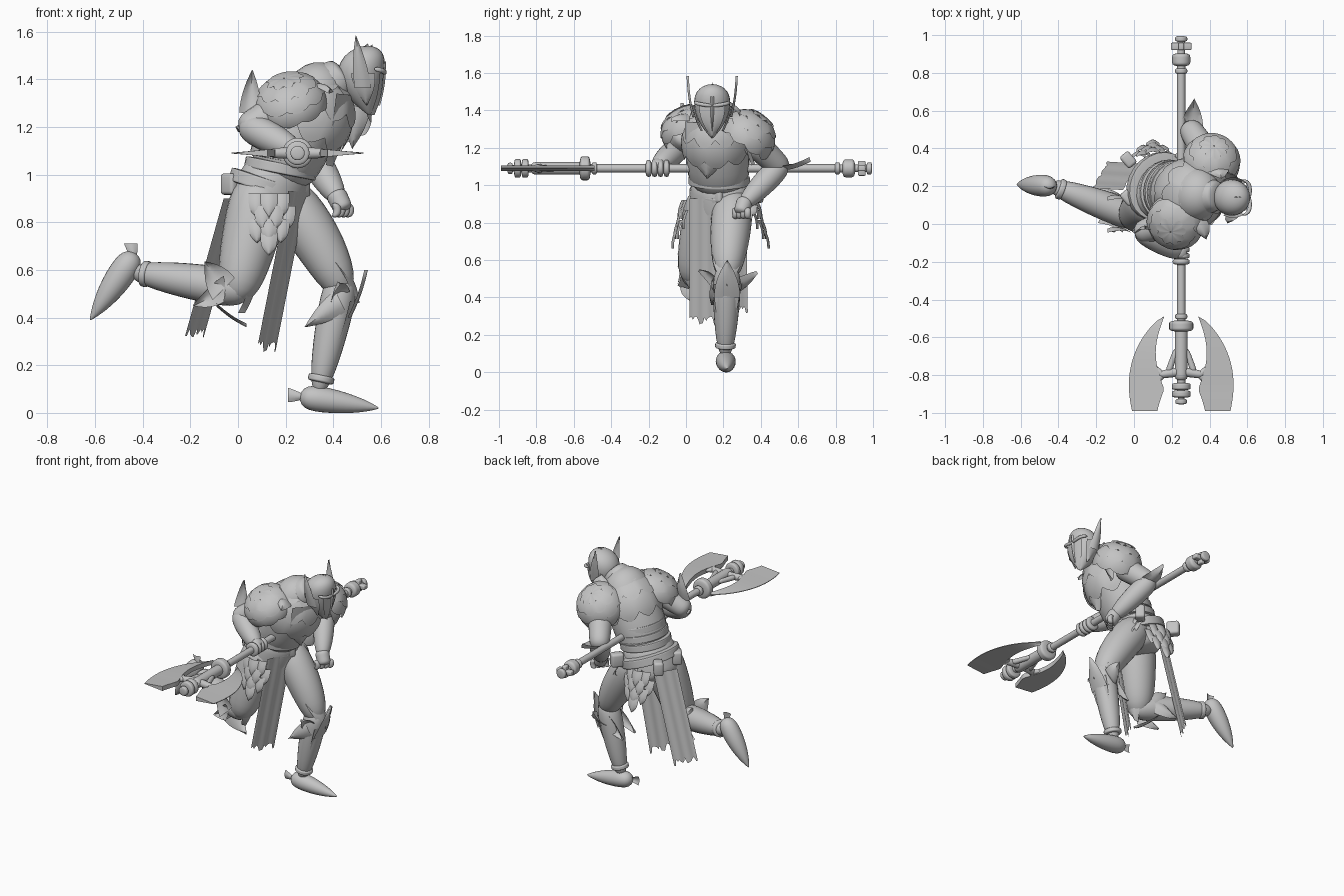
import bpy, bmesh, math, random
from mathutils import Vector

random.seed(4)
cube = bpy.data.objects.get("Cube")
if cube:
    bpy.data.objects.remove(cube, do_unlink=True)

steel = bpy.data.materials.new("plain grey")
steel.use_nodes = True
grey = (.55, .55, .55, 1)
steel.diffuse_color = grey
steel.node_tree.nodes["Principled BSDF"].inputs["Base Color"].default_value = grey


def at(x, y, z):
    return Vector((x, y, z))


forward, left, up = at(1, 0, 0), at(0, 1, 0), at(0, 0, 1)
nowhere = at(0, 0, 0)
chest_left = at(.3, 1, 0).normalized()
hips_left = at(.6, .8, 0)


def finish(name, bm, thickness=0):
    if thickness:
        bmesh.ops.solidify(bm, geom=bm.faces[:], thickness=thickness)
    bmesh.ops.recalc_face_normals(bm, faces=bm.faces[:])
    mesh = bpy.data.meshes.new(name)
    bm.to_mesh(mesh)
    bm.free()
    mesh.polygons.foreach_set("use_smooth", [True] * len(mesh.polygons))
    mesh.set_sharp_from_angle(angle=math.radians(40))
    mesh.materials.append(steel)
    ob = bpy.data.objects.new(name, mesh)
    bpy.context.collection.objects.link(ob)
    return ob


def skin(name, rows, closed=False, capped=False, thickness=0):
    """Join rows of points with quads."""
    bm = bmesh.new()
    made = [[bm.verts.new(point) for point in row] for row in rows]
    for lower, upper in zip(made, made[1:]):
        count = len(lower)
        for i in range(count if closed else count - 1):
            j = (i + 1) % count
            bm.faces.new((lower[i], lower[j], upper[j], upper[i]))
    if capped:
        bm.faces.new(made[0])
        bm.faces.new(made[-1])
    return finish(name, bm, thickness)


def limb(name, start, end, wide, narrow, swell=0, bow=nowhere, side=left, flat=1, blunt=6):
    """Tapered, swollen and bowed body with rounded ends."""
    steps, sides, rows = 16, 24, []
    along = (end - start).normalized()
    across = (side - along * side.dot(along)).normalized()
    depth = along.cross(across)
    for k in range(steps + 1):
        t = (1 - math.cos(math.pi * k / steps)) / 2
        hump = math.sin(math.pi * t)
        cap = math.sqrt(max(0, 1 - abs(2 * t - 1) ** blunt))
        radius = max(.001, cap * (wide + (narrow - wide) * t + swell * hump))
        centre = start.lerp(end, t) + bow * hump
        angles = [math.tau * i / sides for i in range(sides)]
        rows.append([centre + (across * math.cos(a) + depth * math.sin(a) * flat) * radius for a in angles])
    return skin(name, rows, closed=True, capped=True)


def bone(name, start, end, wide, narrow, swell=0, bow=nowhere):
    """Limb whose rounded ends overlap the joints."""
    along = (end - start).normalized()
    limb(name, start - along * wide * .7, end + along * narrow * .7, wide, narrow, swell, bow)


def leaf(name, base, tip, side, width, bulge=.02, power=2, out=None):
    """Curved plate that runs from a wide base to a point."""
    side = side.normalized()
    normal = (out or (tip - base).cross(side)).normalized()
    rows = []
    for i in range(9):
        t = i / 8
        half = max(width * (1 - t ** power), .001)
        centre = base.lerp(tip, t) + normal * bulge * math.sin(math.pi * t) / 2
        rows.append([centre + side * half * k / 2 + normal * bulge * (1 - k * k / 4) for k in range(-2, 3)])
    skin(name, rows, thickness=.006)


def shell(name, centre, axis, radius, height, layers=4, lobes=9, ragged=.12):
    """Dome of overlapping bands, each with a scalloped lower edge."""
    axis = axis.normalized()
    across = axis.cross(left).normalized()
    depth = axis.cross(across)
    band, count = math.radians(100) / layers, lobes * 6
    for layer in range(layers):
        rows = []
        for r in range(7):
            row, t = [], r / 6
            for k in range(count):
                a = math.tau * k / count
                scallop = ragged * abs(math.sin((a * lobes + layer * math.pi) / 2))
                tilt = layer * band + (band + scallop) * t + .02
                flare = 1 + .07 * t + .015 * layer
                rim = (across * math.cos(a) + depth * math.sin(a)) * radius * math.sin(tilt)
                row.append(centre + (rim + axis * height * math.cos(tilt)) * flare)
            rows.append(row)
        skin(f"{name}_layer_{layer}", rows, closed=True, thickness=.006)


def box(name, centre, size, turn=0):
    bm = bmesh.new()
    bmesh.ops.create_cube(bm, size=1)
    bmesh.ops.scale(bm, vec=size, verts=bm.verts)
    bmesh.ops.bevel(bm, geom=bm.edges[:], offset=min(size) / 4, segments=3, affect='EDGES', profile=.5)
    ob = finish(name, bm)
    ob.location, ob.rotation_euler.z = centre, turn


def cloth(name, top, bottom):
    """Hanging strip with faint folds and a torn hem."""
    side = at(.04, .07, 0)
    normal = (bottom - top).cross(side).normalized()
    tear = [random.uniform(.95, 1.03) for _ in range(17)]
    rows = [[top.lerp(bottom, r / 10 * (tear[k] if r == 10 else 1)) + side * (k / 8 - 1)
             + normal * math.sin(k) * .002 for k in range(17)] for r in range(11)]
    skin(name, rows, thickness=.008)


# Joints of the running pose
waist, neck = at(.15, .18, .95), at(.39, .15, 1.46)
left_hip, left_knee, left_ankle = at(.2, .25, .9), at(.43, .22, .53), at(.34, .21, .1)
right_hip, right_knee, right_ankle = at(.09, .12, .9), at(0, .04, .52), at(-.43, .2, .59)
left_shoulder, left_elbow, left_hand = at(.41, .33, 1.26), at(.3, .5, 1.1), at(.42, .31, .9)
right_shoulder, right_elbow, right_hand = at(.22, .01, 1.3), at(.05, -.04, 1.2), at(.24, -.15, 1.1)

# Torso, pelvis and belt
limb("torso", waist, neck, .15, .12, .035, side=chest_left, flat=.9)
limb("pelvis", at(.09, .18, .79), at(.18, .18, 1.05), .17, .15, .01, side=hips_left, flat=.85)
limb("belt", at(.12, .2, .92), at(.14, .2, .98), .19, .19, side=hips_left, flat=.86, blunt=20)
for i in range(3):
    base = waist.lerp(neck, .1 + i * .1)
    limb(f"waist_band_{i}", base, base + at(.01, 0, .05), .165, .165, side=chest_left, flat=.92, blunt=20)
shell("mantle", at(.3, .16, 1.24), neck - waist, .175, .2, layers=3, ragged=.22)
leaf("breastplate", at(.45, .12, 1.34), at(.37, .12, 1.04), chest_left, .13, .03, 3, out=at(.9, -.3, -.2))
limb("gorget", neck - up * .08, neck + at(.06, 0, -.03), .1, .07, side=chest_left)
pouch_size = at(.06, .08, .09)
for s in (-1, 1):
    box("rear_pouch", at(-.03, .24 + s * .1, .96), pouch_size, .7)
    box("front_pouch", at(.26, .27 + s * .1, .95), pouch_size, -.7)
cloth("front_cloth", at(.25, .09, .93), at(.12, .09, .27))
cloth("back_cloth", at(-.02, .25, .9), at(-.18, .26, .33))

# Scaled hip plates, wrapped around the thighs
for name, top, drop, side, out in (
        ("right_hip", at(.13, -.01, .92), at(0, -.05, -.24), forward, -left),
        ("left_hip", at(.1, .37, .92), at(0, .06, -.24), forward, left),
        ("front_hip", at(.27, .27, .93), at(.06, 0, -.16), left, forward)):
    for row, count in enumerate((3, 4, 3, 1)):
        for k in range(count):
            offset = k - (count - 1) / 2
            base = top + drop * row * .22 + side * offset * .05 - out * offset * offset * .015
            leaf(f"{name}_scale_{row}_{k}", base, base + drop * .42, side, .036, .014, 4, out)

# Helmet with crest, visor and ear wings
crown, chin = at(.54, .14, 1.54), at(.55, .14, 1.25)
temple = crown.lerp(chin, .4) - forward * .02
limb("helmet", crown, chin, .09, .02, .035, bow=forward * -.03, blunt=4)
leaf("visor", temple + forward * .07, chin + forward * .005, left, .07, .018, out=forward)
leaf("nose_ridge", temple + at(.08, 0, .05), chin + at(.03, 0, .04), left, .015, .016, 3, forward)
for s in (-1, 1):
    ear = temple + left * s * .095
    limb("brow", temple + forward * .09, ear + at(.05, 0, .02), .01, .01, bow=at(.015, s * .02, 0))
    leaf("ear_wing", ear - up * .06, ear + at(-.03, s * .03, .16), forward, .035, .012, out=left * s)
    leaf("cheek_guard", ear, chin + at(-.01, s * .05, .04), forward, .05, .012, out=left * s)
for i in range(5):
    base = crown + at(i * .018 - .01, 0, -.02 - i * i * .005)
    leaf("crest_fin", base, base + at(.015, 0, .03), forward, .014, .004, out=left)

# Shoulders
shell("right_pauldron", right_shoulder, at(-.2, -.4, .8), .14, .12)
shell("left_pauldron", left_shoulder, at(.1, .6, .8), .14, .14)
leaf("right_shoulder_wing", at(.05, -.05, 1.26), at(.06, -.03, 1.44), forward, .045)
leaf("left_shoulder_flange", at(.5, .33, 1.3), at(.48, .37, 1.11), forward, .06)
leaf("left_neck_guard", at(.42, .3, 1.34), at(.46, .24, 1.42), forward, .07, power=3)
leaf("right_neck_guard", at(.33, .02, 1.36), at(.38, -.08, 1.34), forward - up * .3, .06)

# Axe shaft turned along y, with collars and knobs
grip = at(.25, 0, 1.09)


def collar(name, y, radius, length, blunt=6):
    half = left * length / 2
    limb(name, grip + left * y - half, grip + left * y + half, radius, radius, side=forward, blunt=blunt)


collar("axe_shaft", 0, .022, 1.9, 40)
collar("axe_socket", -.68, .034, .3, 20)
for y, radius, length in ((-.54, .064, .06), (-.49, .032, .03), (-.86, .05, .04), (-.9, .05, .04),
                          (-.94, .03, .03), (.81, .032, .03), (.87, .048, .07), (.98, .032, .03)):
    collar("shaft_knob", y, radius, length)
collar("pommel_rod", .93, .02, .13, 20)
box("pommel_cross", grip + left * .94, at(.11, .04, .03))
box("pommel_cross_upright", grip + left * .94, at(.03, .04, .08))

# Twin blades sharpen from a thick inner edge to a thin outer arc
for s in (-1, 1):
    rows = []
    for i in range(25):
        t = i / 24
        spine = grip - left * (.49 + t / 2)
        inner = spine + forward * s * (.09 + .045 * abs(math.sin(1.3 * math.pi * t)))
        outer = spine + forward * s * (.092 + .185 * math.sin(2 * t ** .75))
        back, edge = up * .015, up * .002
        rows.append([inner + back, outer + edge, outer - edge, inner - back])
    skin("axe_blade", rows, closed=True, capped=True)
    elbow = grip + at(s * .1, -.8, 0)
    limb("blade_arm", grip - left * .78, elbow + forward * s * .02, .026, .02, side=up)
    for bend in (-1, 1):
        limb("blade_horn", elbow, elbow + at(s * .04, bend * .05, 0), .02, .006, side=up)
    limb("head_brace", grip + at(s * .025, -.66, 0), grip + at(s * .07, -.79, 0), .014, .018, side=up)

# Right arm, gripping the shaft
bone("right_upper_arm", right_shoulder.lerp(right_elbow, .4), right_elbow, .075, .06)
bone("right_forearm", right_elbow, right_hand, .06, .04, .015)
leaf("right_elbow_plate", at(.1, -.07, 1.22), at(-.01, -.04, 1.2), left + up, .07, .03)
bone("right_palm", right_hand, grip + at(0, -.15, .03), .045, .03)
for k in range(4):
    collar(f"right_finger_{k}", k * .032 - .2, .045, .034, 4)

# Left arm, swung out with a closed fist
bone("left_upper_arm", left_shoulder.lerp(left_elbow, .3), left_elbow, .08, .06)
bone("left_forearm", left_elbow, left_hand, .06, .036, .015)
leaf("left_elbow_spike", left_elbow - left * .03, left_elbow + at(.02, .16, .05), forward, .065, .025)
bone("left_fist", left_hand, left_hand + at(.015, -.01, -.03), .045, .04)
for k in range(4):
    knuckle = left_hand + at(.04 - k * .018, .02 - k * .022, -.02)
    limb(f"left_finger_{k}", knuckle, knuckle - up * .06, .018, .016, bow=forward * .01)

# Legs and boots
bone("left_thigh", left_hip, left_knee, .105, .065, .02, bow=forward * .02)
bone("left_shin", left_knee, left_ankle, .075, .036, .012)
bone("right_thigh", right_hip, right_knee, .125, .08, .015)
bone("right_shin", right_knee, right_ankle, .08, .04, .014)
limb("left_boot", at(.26, .21, .07), at(.59, .22, .02), .055, .01, .014)
limb("right_boot", at(-.43, .2, .67), at(-.62, .21, .39), .055, .01, .02)
for name, knee, ankle in (("left", left_knee, left_ankle), ("right", right_knee, right_ankle)):
    limb(f"{name}_greave_rim", knee.lerp(ankle, .86), knee.lerp(ankle, .94), .055, .055)
leaf("left_spur", at(.21, .21, .075), at(.3, .21, .065), up, .03, .01, 1.3)
leaf("right_spur", at(-.45, .2, .71), at(-.43, .2, .62), forward, .028, .01, 1.3)

# Knee armour
leaf("left_knee_cap", left_knee + at(.03, 0, -.13), left_knee + at(.1, 0, .07), left, .07, .015, out=forward)
leaf("left_knee_top", left_knee + at(-.02, 0, .1), left_knee + at(.05, 0, -.07), left, .08, .03, out=forward)
leaf("left_shin_plate", left_knee + at(.04, 0, -.06), left_ankle + at(.03, 0, .06), left, .07, .015, out=forward)
leaf("right_knee_cap", right_knee + at(-.09, .01, -.06), right_knee + at(.035, 0, -.145), left, .08, .015, out=-up)
leaf("right_knee_top", right_knee + at(.05, .01, .08), right_knee - up * .1, left, .08, .03, out=forward)
for s in (-1, 1):
    outer = left_knee + left * s * .065
    leaf("left_knee_wing", outer - up * .06, outer + at(0, s * .09, .01), forward + up, .055)
    leaf("left_calf_wing", outer - up * .06, outer + at(-.15, 0, -.17), forward - up * 2, .05)
    outer = right_knee + left * s * .085
    leaf("right_knee_wing", outer - forward * .06, outer + at(-.14, 0, .115), forward + up, .065)
    leaf("right_calf_wing", outer - forward * .06, outer + at(-.19, .05, -.07), up, .055)
